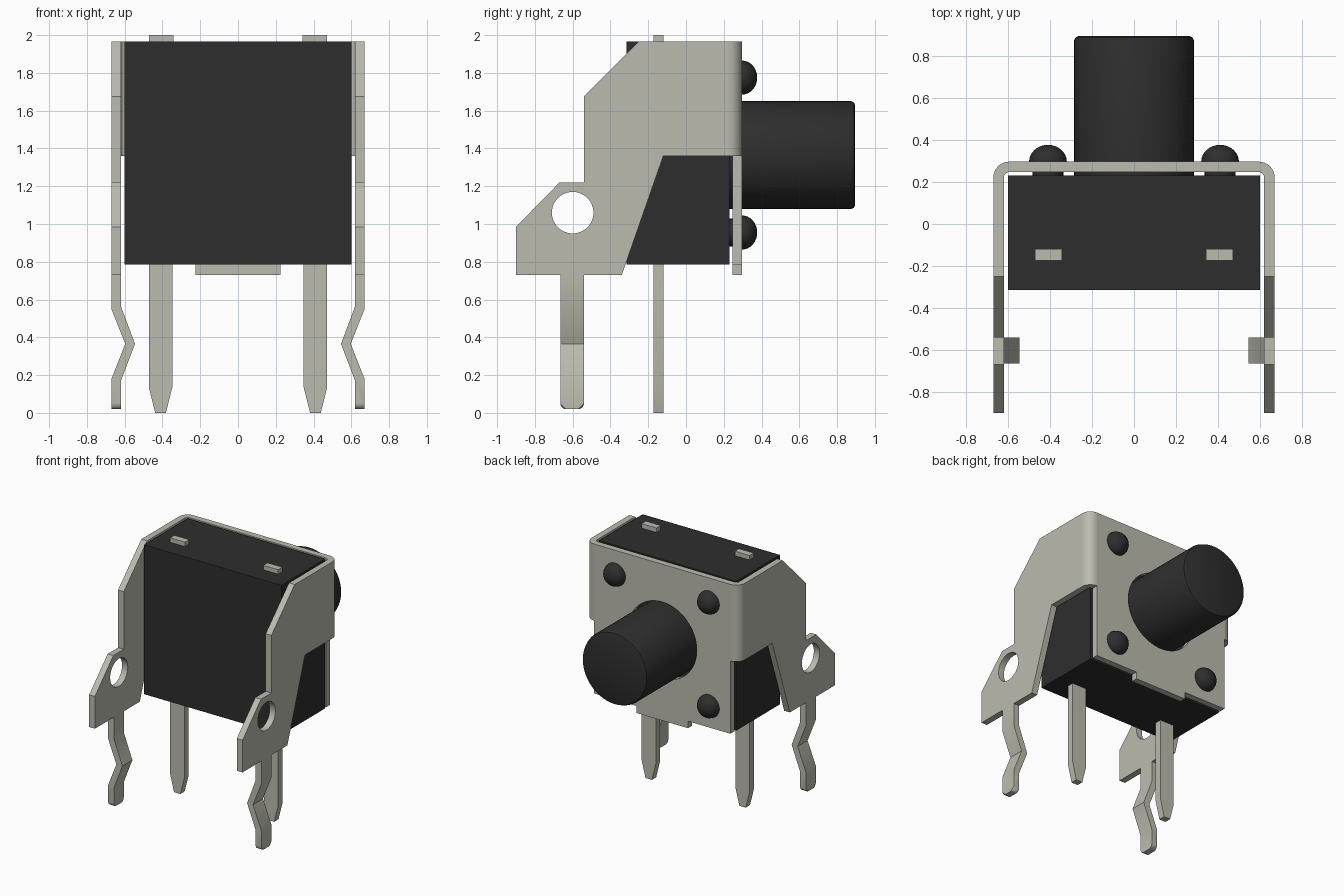
import bpy, bmesh, math
from mathutils import Matrix, Vector

if "Cube" in bpy.data.objects:
    bpy.data.objects.remove(bpy.data.objects["Cube"], do_unlink=True)


def material(name, rgb):
    m = bpy.data.materials.new(name)
    m.use_nodes = True
    m.diffuse_color = (*rgb, 1)
    bsdf = m.node_tree.nodes["Principled BSDF"]
    bsdf.inputs["Base Color"].default_value = (*rgb, 1)
    return m


BLACK = material("black plastic", (0.027, 0.027, 0.027))
METAL = material("tinned metal", (0.50, 0.50, 0.43))


def finish(name, bm, mat, mirror=False):
    bmesh.ops.remove_doubles(bm, verts=bm.verts, dist=0.0005)
    bmesh.ops.recalc_face_normals(bm, faces=bm.faces)
    me = bpy.data.meshes.new(name)
    bm.to_mesh(me)
    bm.free()
    me.materials.clear()
    me.materials.append(mat)
    ob = bpy.data.objects.new(name, me)
    bpy.context.collection.objects.link(ob)
    bpy.ops.object.select_all(action='DESELECT')
    ob.select_set(True)
    bpy.context.view_layer.objects.active = ob
    bpy.ops.object.shade_smooth_by_angle(angle=math.radians(25))
    if mirror:
        ob.modifiers.new("Mirror", 'MIRROR').use_axis[0] = True
    return ob


def circle(cu, cv, r, n=48):
    return [(cu + r * math.cos(math.tau * i / n), cv + r * math.sin(math.tau * i / n)) for i in range(n)]


def sheet(name, loops, axis, lo, hi, mat, mirror=False):
    """Filled outline (later loops are holes) extruded along one axis from lo to hi."""
    cu = bpy.data.curves.new(name + "_outline", 'CURVE')
    cu.dimensions, cu.fill_mode = '2D', 'BOTH'
    cu.extrude = (hi - lo) / 2
    for loop in loops:
        sp = cu.splines.new('POLY')
        sp.points.add(len(loop) - 1)
        for p, (u, v) in zip(sp.points, loop):
            p.co = (u, v, 0, 1)
        sp.use_cyclic_u = True
    tmp = bpy.data.objects.new(name + "_outline", cu)
    bpy.context.collection.objects.link(tmp)
    me = tmp.evaluated_get(bpy.context.evaluated_depsgraph_get()).to_mesh()
    bm = bmesh.new()
    bm.from_mesh(me)
    bpy.data.objects.remove(tmp, do_unlink=True)
    mid = (lo + hi) / 2
    for vert in bm.verts:
        u, v, w = vert.co
        w += mid
        vert.co = {'X': (w, u, v), 'Y': (u, w, v), 'Z': (u, v, w)}[axis]
    return finish(name, bm, mat, mirror)


def lathe(name, profile, x, z, mat, mirror=False, steps=48):
    """Profile of (radius, y) turned about a line parallel to y."""
    bm = bmesh.new()
    vs = [bm.verts.new((x + r, y, z)) for r, y in profile]
    es = [bm.edges.new(pair) for pair in zip(vs, vs[1:])]
    bmesh.ops.spin(bm, geom=vs + es, cent=(x, 0, z), axis=(0, 1, 0), angle=math.tau, steps=steps)
    return finish(name, bm, mat, mirror)


def box(name, x0, x1, y0, y1, z0, z1, mat, mirror=False):
    return sheet(name, [[(x0, y0), (x1, y0), (x1, y1), (x0, y1)]], 'Z', z0, z1, mat, mirror)


# Housing and plunger
TOP, BOTTOM, BEND = 1.965, 0.785, 1.36
box("housing", -0.6, 0.6, -0.315, 0.23, BOTTOM, TOP, BLACK)
lathe("button", [(0, 0.22), (0.285, 0.22), (0.285, 0.875), (0.279, 0.889), (0.265, 0.895), (0, 0.895)],
      0, 1.365, BLACK, steps=64)

# Four rivets with domed heads
dome = [(0.09 * math.cos(a), 0.297 + 0.08 * math.sin(a))
        for a in (math.pi / 2 * i / 8 for i in range(9))]
for label, z in (("upper", 1.775), ("lower", 0.955)):
    lathe(label + "_rivets", [(0, 0.22), (0.073, 0.22), (0.073, 0.297)] + dome, 0.41, z, BLACK, True, 32)

# Bracket: back plate with a tab, rounded corners, and side plates
back = [(-0.595, TOP), (-0.595, BOTTOM), (-0.225, BOTTOM), (-0.225, 0.73),
        (0.225, 0.73), (0.225, BOTTOM), (0.595, BOTTOM), (0.595, TOP)]
sheet("bracket_back", [back, circle(0, 1.365, 0.302, 64)], 'Y', 0.247, 0.297, METAL)

arc = [math.pi / 2 * i / 8 for i in range(9)]
corner = [(0.595 + 0.075 * math.cos(a), 0.222 + 0.075 * math.sin(a)) for a in arc]
corner += [(0.595 + 0.025 * math.cos(a), 0.222 + 0.025 * math.sin(a)) for a in reversed(arc)]
sheet("bracket_corners", [corner], 'Z', BEND, TOP, METAL, True)

side = [(0.222, TOP), (-0.25, TOP), (-0.54, 1.675), (-0.54, 1.22), (-0.67, 1.22), (-0.9, 0.985),
        (-0.9, 0.73), (-0.34, 0.73), (-0.12, BEND), (0.222, BEND)]
sheet("bracket_sides", [side, circle(-0.6, 1.06, 0.11)], 'X', 0.62, 0.67, METAL, True)

# Kinked mounting legs with rounded tips
leg = [(0.67, 0.735), (0.67, 0.55), (0.597, 0.365), (0.67, 0.18), (0.67, 0.02),
       (0.62, 0.02), (0.62, 0.17), (0.545, 0.365), (0.62, 0.565), (0.62, 0.735)]
legs = sheet("mounting_legs", [leg], 'Y', -0.665, -0.54, METAL, True)
bm = bmesh.new()
bm.from_mesh(legs.data)
tips = [e for e in bm.edges if all(v.co.z < 0.03 for v in e.verts)
        and abs(e.verts[0].co.y - e.verts[1].co.y) < 0.01]
bmesh.ops.bevel(bm, geom=tips, offset=0.03, segments=4, profile=0.5, affect='EDGES')
bm.to_mesh(legs.data)
bm.free()

# Contact pins with tapered tips, and their ends above the housing
pin = [(0.348, 0.8), (0.348, 0.135), (0.382, 0.0), (0.438, 0.0), (0.472, 0.135), (0.472, 0.8)]
sheet("contact_pins", [pin], 'Y', -0.173, -0.12, METAL, True)
box("pin_ends", 0.342, 0.472, -0.173, -0.12, 1.95, 2.0, METAL, True)
